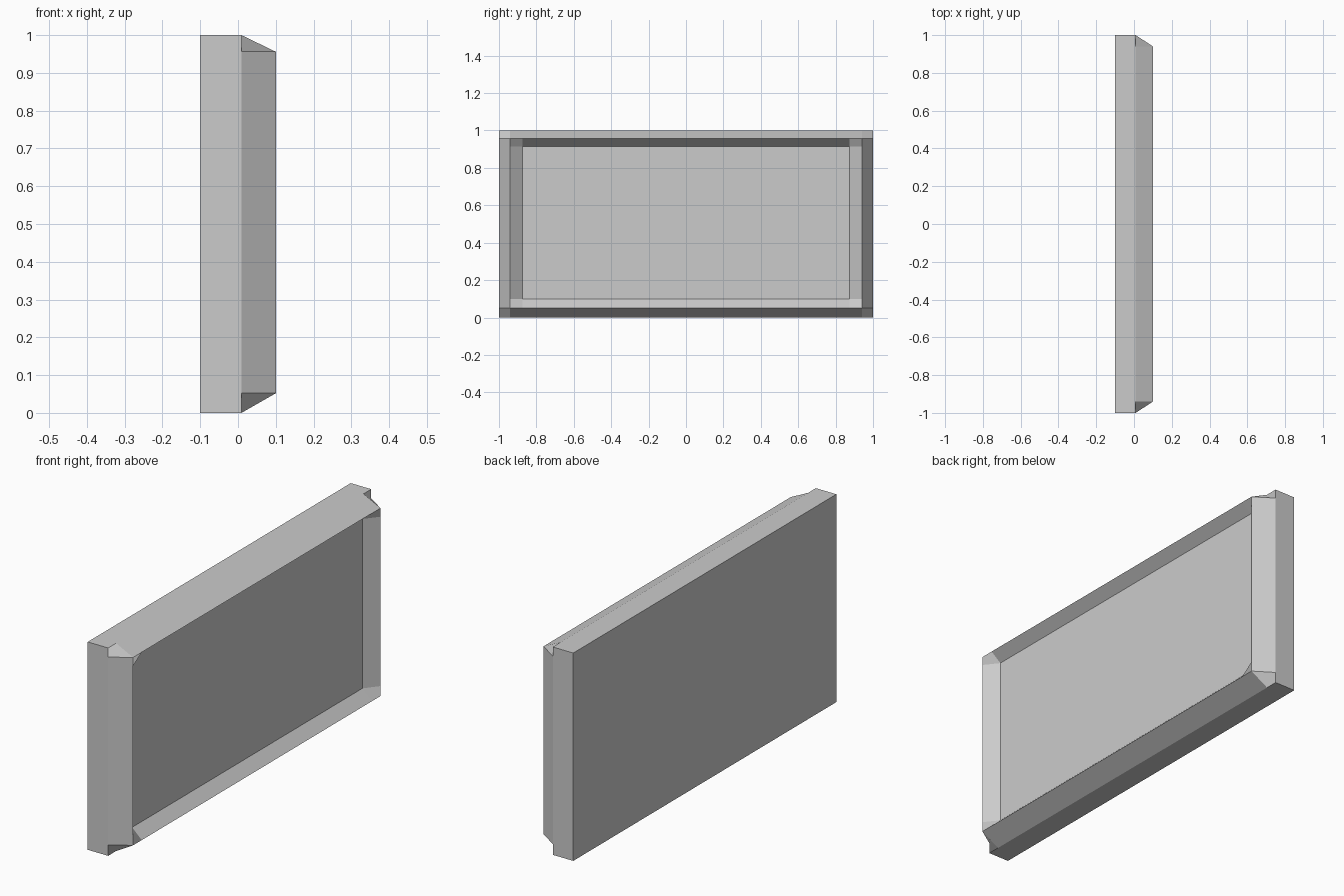
import bpy, bmesh

if "Cube" in bpy.data.objects:
    bpy.data.objects.remove(bpy.data.objects["Cube"])

# Grid lines of the frame across the width (y) and height (z)
YS = [-1.0, -0.94, -0.875, 0.875, 0.94, 1.0]
ZS = [0.0, 0.052, 0.1, 0.915, 0.956, 1.0]
# Depth (x) of the outer rim, the raised ridge and the recessed panel
DEPTH = [0.009, 0.1, 0.049]
BACK = -0.1

bm = bmesh.new()

# Front: raised ridge running around a sunken panel, with folded corners
v = [[bm.verts.new((DEPTH[min(i, 5 - i, j, 5 - j)], y, z))
      for j, z in enumerate(ZS)] for i, y in enumerate(YS)]
for i in range(5):
    for j in range(5):
        quad = [v[i][j], v[i + 1][j], v[i + 1][j + 1], v[i][j + 1]]
        if i == j:  # turn the quad so the corner folds across the diagonal
            quad = quad[1:] + quad[:1]
        bm.faces.new(quad)

# Back: pull the rim straight back and close it with one flat face
rim = [e for e in bm.edges if e.is_boundary]
out = bmesh.ops.extrude_edge_only(bm, edges=rim)["geom"]
for p in out:
    if isinstance(p, bmesh.types.BMVert):
        p.co.x = BACK
bmesh.ops.holes_fill(bm, edges=[e for e in bm.edges if e.is_boundary], sides=0)
bmesh.ops.recalc_face_normals(bm, faces=bm.faces)

mesh = bpy.data.meshes.new("framed_panel")
bm.to_mesh(mesh)
bm.free()
panel = bpy.data.objects.new("framed_panel", mesh)
bpy.context.collection.objects.link(panel)
